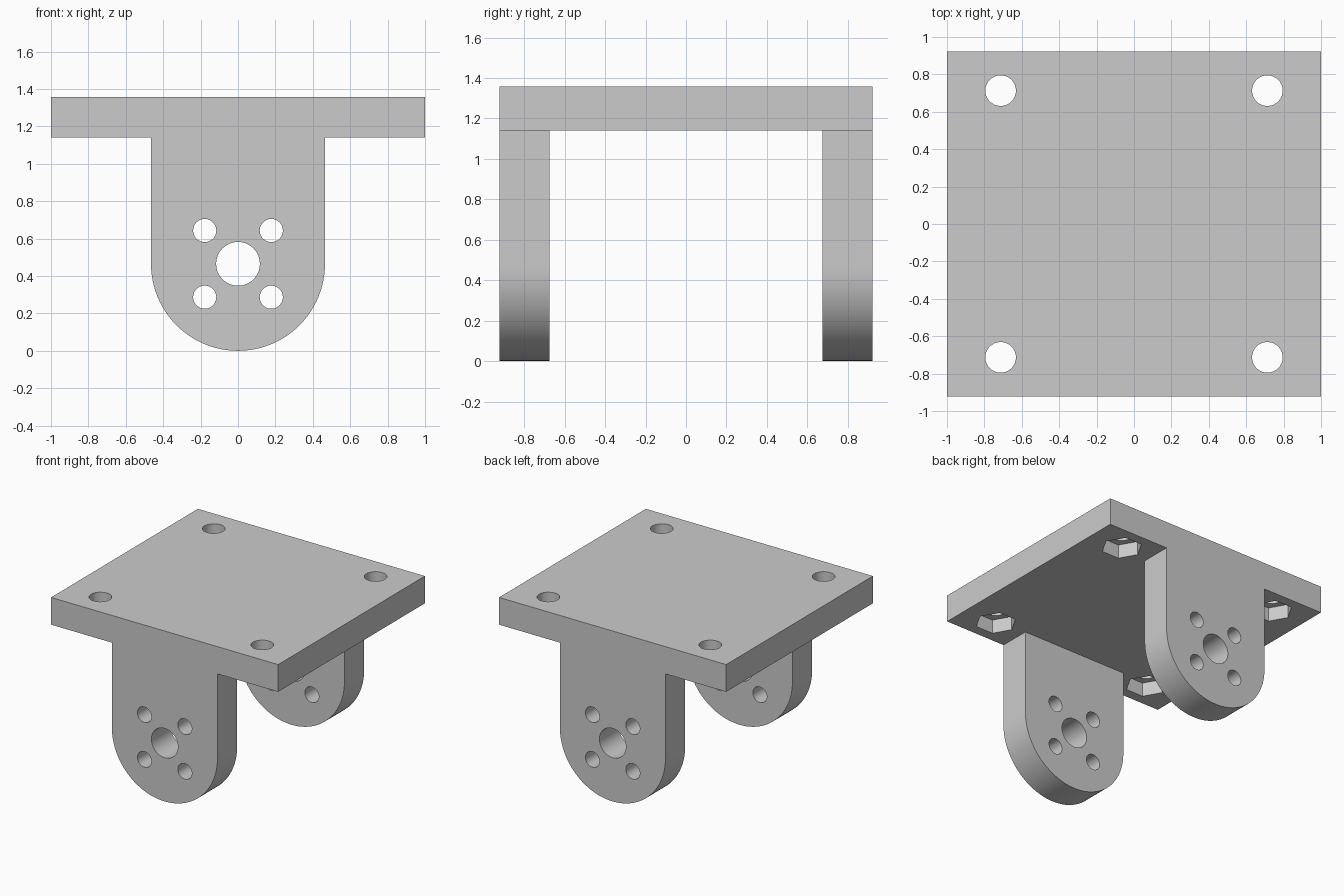
import bpy
import bmesh
from math import pi, cos, sin
from mathutils import Matrix

if "Cube" in bpy.data.objects:
    bpy.data.objects.remove(bpy.data.objects["Cube"], do_unlink=True)

HALF_X, HALF_Y = 1.0, 0.923      # plate half sizes
TOP, UNDER = 1.357, 1.14         # plate top and underside
LUG = 0.465                      # lug half width and pivot height
LUG_INNER = 0.675                # inner face of each lug
BOLT = 0.713                     # plate bolt hole offset
POCKET = 0.11                    # nut pocket depth

grey = bpy.data.materials.new("light_grey")
grey.use_nodes = True
colour = (0.6, 0.6, 0.6, 1)
grey.diffuse_color = colour
grey.node_tree.nodes["Principled BSDF"].inputs["Base Color"].default_value = colour


def to_object(bm, name):
    bmesh.ops.recalc_face_normals(bm, faces=bm.faces)
    mesh = bpy.data.meshes.new(name)
    bm.to_mesh(mesh)
    bm.free()
    obj = bpy.data.objects.new(name, mesh)
    bpy.context.collection.objects.link(obj)
    mesh.materials.append(grey)
    return obj


def prism(name, radius, length, sides, centre, along_y=False):
    bm = bmesh.new()
    turn = Matrix.Rotation(pi / 2, 4, "X") if along_y else Matrix()
    bmesh.ops.create_cone(bm, cap_ends=True, segments=sides, radius1=radius,
                          radius2=radius, depth=length,
                          matrix=Matrix.Translation(centre) @ turn)
    return to_object(bm, name)


def cut(target, cutter):
    mod = target.modifiers.new("cut", "BOOLEAN")
    mod.operation = "DIFFERENCE"
    mod.solver = "EXACT"
    mod.object = cutter
    bpy.context.view_layer.objects.active = target
    bpy.ops.object.modifier_apply(modifier=mod.name)
    bpy.data.objects.remove(cutter, do_unlink=True)


# Bracket body: plate and rounded lug profile, extruded front to back
steps = 48
arc = [(-LUG * cos(pi * i / steps), LUG - LUG * sin(pi * i / steps))
       for i in range(steps + 1)]
profile = ([(-HALF_X, TOP), (-HALF_X, UNDER), (-LUG, UNDER)] + arc
           + [(LUG, UNDER), (HALF_X, UNDER), (HALF_X, TOP)])
bm = bmesh.new()
face = bm.faces.new([bm.verts.new((x, -HALF_Y, z)) for x, z in profile])
extruded = bmesh.ops.extrude_face_region(bm, geom=[face])["geom"]
bmesh.ops.translate(bm, vec=(0, 2 * HALF_Y, 0),
                    verts=[v for v in extruded if isinstance(v, bmesh.types.BMVert)])
# The start face stays in place to close the front
if not face.is_valid or len(bm.faces) < len(profile) + 2:
    bm.faces.new([v for v in bm.verts if v.co.y < 0])
bracket = to_object(bm, "mounting_bracket")

# Gap between the two lugs
bm = bmesh.new()
bmesh.ops.create_cube(bm, size=1, matrix=Matrix.Translation((0, 0, UNDER / 2 - 0.1))
                      @ Matrix.Diagonal((1.4, 2 * LUG_INNER, UNDER + 0.2, 1)))
cut(bracket, to_object(bm, "lug_gap"))

# Pivot hole and its four screw holes, through both lugs
cut(bracket, prism("pivot_hole", 0.117, 3, 40, (0, 0, LUG), True))
for sx in (-1, 1):
    for sz in (-1, 1):
        cut(bracket, prism("screw_hole", 0.062, 3, 28,
                           (sx * 0.178, 0, LUG + sz * 0.178), True))

# Plate bolt holes with hexagonal nut pockets underneath
for sx in (-1, 1):
    for sy in (-1, 1):
        x, y = sx * BOLT, sy * BOLT
        cut(bracket, prism("bolt_hole", 0.082, 1, 32, (x, y, TOP)))
        pocket = prism("nut_pocket", 0.15, 2 * POCKET, 6, (0, 0, 0))
        pocket.data.transform(Matrix.Translation((x, y, UNDER))
                              @ Matrix.Rotation(pi / 2, 4, "Z"))
        cut(bracket, pocket)

# Smooth the round walls, keep the machined edges sharp
bpy.ops.object.select_all(action="DESELECT")
bracket.select_set(True)
bpy.context.view_layer.objects.active = bracket
bpy.ops.object.shade_smooth_by_angle(angle=pi / 6)
